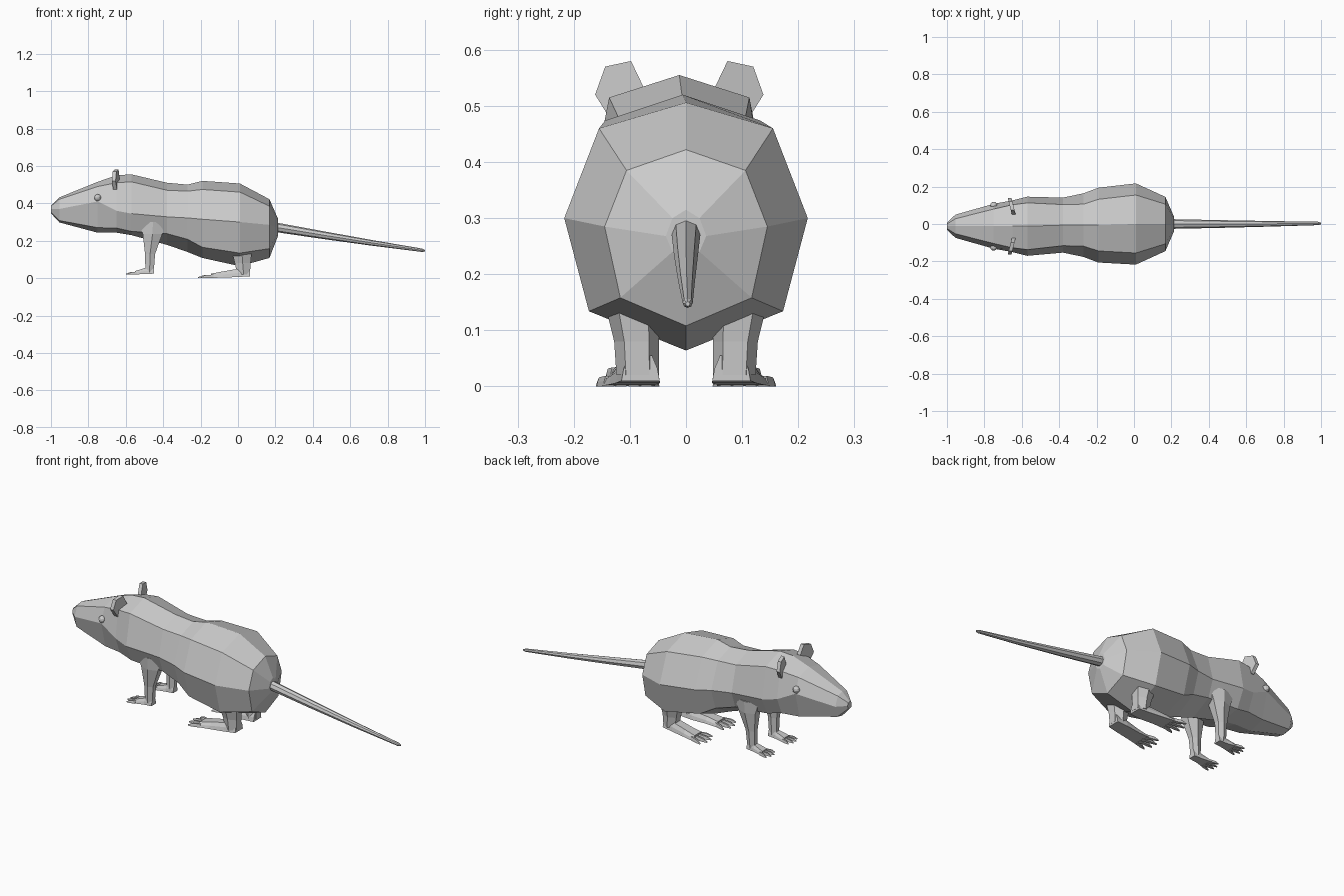
import bpy, bmesh
from math import cos, sin, pi
from mathutils import Vector

if "Cube" in bpy.data.objects:
    bpy.data.objects.remove(bpy.data.objects["Cube"])


def finish(name, bm, mirror=False, y_off=0.0):
    bmesh.ops.recalc_face_normals(bm, faces=bm.faces)
    me = bpy.data.meshes.new(name)
    bm.to_mesh(me)
    bm.free()
    ob = bpy.data.objects.new(name, me)
    bpy.context.collection.objects.link(ob)
    ob.location.y = y_off
    if mirror:
        ob.modifiers.new("Mirror", 'MIRROR').use_axis = (False, True, False)
    return ob


def loft(bm, rings):
    """Skin a run of equal-sized rings and cap both ends."""
    vs = [[bm.verts.new(p) for p in r] for r in rings]
    n = len(vs[0])
    for a, b in zip(vs, vs[1:]):
        for i in range(n):
            j = (i + 1) % n
            bm.faces.new((a[i], a[j], b[j], b[i]))
    bm.faces.new(vs[0])
    bm.faces.new(vs[-1])


def flat_ring(x, y, z, hx, hy):
    """Six-sided horizontal section for legs."""
    return [(x + hx * a, y + hy * b, z) for a, b in
            ((-1, -.55), (0, -1), (1, -.55), (1, .55), (0, 1), (-1, .55))]


def foot_ring(x, y0, y1, z0, z1):
    """Upright section for feet, narrower on top."""
    t = (y1 - y0) * 0.2
    return [(x, y0, z0), (x, y1, z0), (x, y1 - t * .3, (z0 + z1) / 2),
            (x, y1 - t, z1), (x, y0 + t, z1), (x, y0 + t * .3, (z0 + z1) / 2)]


# Body: x, top z, upper y z, side y z, lower y z, bottom z
stations = [
    (-1.00, .388, .012, .385, .018, .370, .014, .352, .347),
    (-.955, .432, .040, .422, .062, .370, .045, .308, .298),
    (-.75, .515, .092, .490, .120, .410, .085, .270, .243),
    (-.65, .550, .115, .510, .138, .360, .100, .268, .243),
    (-.57, .555, .125, .515, .158, .345, .112, .250, .230),
    (-.38, .510, .110, .470, .147, .328, .115, .238, .178),
    (-.27, .500, .112, .465, .170, .322, .132, .208, .140),
    (-.19, .520, .138, .474, .200, .315, .155, .165, .108),
    (.01, .506, .155, .460, .217, .300, .173, .134, .064),
    (.168, .422, .106, .385, .145, .285, .117, .158, .108),
    (.215, .315, .024, .300, .036, .268, .024, .240, .228),
]
bm = bmesh.new()
rings = []
for x, zt, yu, zu, ys, zs, yl, zl, zb in stations:
    c = -0.012 if x < -.5 else (-0.006 if x < -.1 else 0)
    right = [(yu, zu), (ys, zs), (yl, zl)]
    prof = [(0, zt)] + right + [(0, zb)] + [(-y, z) for y, z in reversed(right)]
    rings.append([(x, c + y, z) for y, z in prof])
loft(bm, rings)
finish("body", bm)

# Tail
bm = bmesh.new()
loft(bm, [[(x, y + r * sin(i * pi / 4), z + r * cos(i * pi / 4)) for i in range(8)]
          for x, y, z, r in ((.19, 0, .274, .026), (.45, 0, .231, .021),
                             (.72, .001, .188, .015), (.985, .003, .149, .009),
                             (1.0, .003, .147, .004))])
finish("tail", bm)

# Ears: thin upright plates, outer edge swung forward
outline = [(.070, .475), (.062, .53), (.086, .58), (.132, .57), (.15, .52), (.122, .475)]
bm = bmesh.new()
loft(bm, [[(-.652 - (y - .1) * .25 + d, y, z) for y, z in outline] for d in (-.01, .01)])
finish("ears", bm, True, -.012)

# Eyes
bm = bmesh.new()
bmesh.ops.create_uvsphere(bm, u_segments=10, v_segments=6, radius=.019)
bmesh.ops.translate(bm, verts=bm.verts, vec=Vector((-.75, .112, .43)))
finish("eyes", bm, True, -.012)


def toes(bm, x, y0, y1, z, length, size, splay):
    """Row of four tapering toes spread across the foot."""
    for i in range(4):
        t = (i + .5) / 4
        y = y0 + (y1 - y0) * t
        dy = splay * (t - .5)
        ln = length * (1 if 0 < i < 3 else .75)
        loft(bm, [foot_ring(x - ln * k, y + dy * k - s, y + dy * k + s, z, z + h)
                  for k, s, h in ((-.2, size, size * 2), (.55, size * .9, size * 1.7),
                                  (1, size * .3, size * .6))])


# Front legs and feet
bm = bmesh.new()
loft(bm, [flat_ring(-.455, .098, .30, .075, .045), flat_ring(-.457, .10, .235, .052, .040),
          flat_ring(-.470, .098, .13, .027, .025), flat_ring(-.473, .095, .03, .022, .021)])
loft(bm, [foot_ring(-.450, .075, .115, .024, .058), foot_ring(-.495, .072, .118, .022, .055),
          foot_ring(-.550, .062, .132, .020, .038)])
toes(bm, -.548, .062, .134, .019, .052, .0075, .03)
finish("front_legs", bm, True, -.004)

# Hind legs and long feet
bm = bmesh.new()
loft(bm, [flat_ring(.02, .095, .15, .055, .050), flat_ring(.025, .088, .08, .042, .040),
          flat_ring(.030, .086, .02, .034, .038)])
loft(bm, [foot_ring(.063, .047, .115, .010, .055), foot_ring(.0, .046, .125, .006, .050),
          foot_ring(-.08, .055, .138, .003, .036), foot_ring(-.145, .055, .150, .001, .024)])
toes(bm, -.143, .055, .153, .0, .072, .0095, .045)
finish("hind_legs", bm, True)
